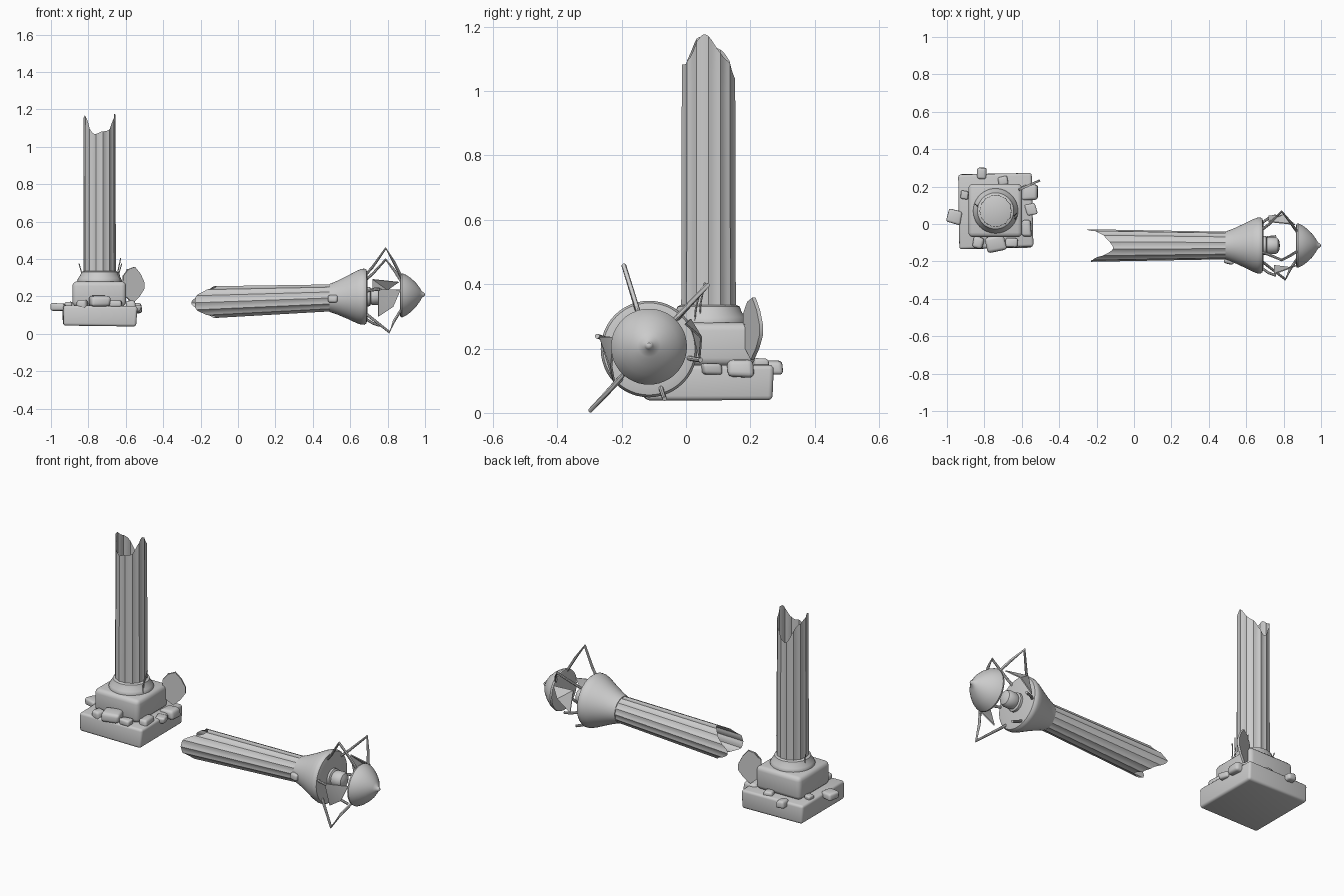
import bpy, bmesh, math, random
from mathutils import Matrix, Vector

if "Cube" in bpy.data.objects:
    bpy.data.objects.remove(bpy.data.objects["Cube"])

random.seed(4)
STAND = Matrix.Translation((-0.74, 0.07, 0))
# local (x, y, z) -> world (z, x, y) with a slight upward tilt along the fallen half
FALL = Matrix(((0, 0, 1, 0), (1, 0, 0, -0.115), (0, 1, 0.036, 0.174), (0, 0, 0, 1)))


def finish(name, bm, matrix=Matrix(), angle=35):
    bmesh.ops.transform(bm, matrix=matrix, verts=bm.verts)
    bmesh.ops.recalc_face_normals(bm, faces=bm.faces)
    me = bpy.data.meshes.new(name)
    bm.to_mesh(me)
    bm.free()
    ob = bpy.data.objects.new(name, me)
    bpy.context.collection.objects.link(ob)
    bpy.ops.object.select_all(action='DESELECT')
    ob.select_set(True)
    bpy.context.view_layer.objects.active = ob
    bpy.ops.object.shade_smooth_by_angle(angle=math.radians(angle))
    return ob


def skin(bm, rings, closed=True):
    for a, b in zip(rings, rings[1:]):
        n = len(a)
        for i in range(n):
            j = (i + 1) % n
            bm.faces.new((a[i], a[j], b[j], b[i]))


def lathe(name, profile, matrix, n=48):
    bm = bmesh.new()
    rings = [[bm.verts.new((r * math.cos(2 * math.pi * i / n), r * math.sin(2 * math.pi * i / n), z))
              for i in range(n)] for r, z in profile]
    skin(bm, rings)
    bmesh.ops.remove_doubles(bm, verts=bm.verts, dist=1e-5)
    return finish(name, bm, matrix)


def shaft(name, z0, r0, r1, edge, matrix, flutes=14, steps=4):
    """Fluted hollow shaft from z0 to a jagged edge given by edge(angle)."""
    bm = bmesh.new()
    n, rows = flutes * steps, 8
    rings = []
    for k in range(rows + 1):
        t = k / rows
        ring = []
        for i in range(n):
            a = 2 * math.pi * i / n
            r = (r0 + (r1 - r0) * t) * (1 - 0.06 * abs(math.sin(a * flutes / 2)))
            ring.append(bm.verts.new((r * math.cos(a), r * math.sin(a), z0 + (edge(a) - z0) * t)))
        rings.append(ring)
    skin(bm, rings)
    return finish(name, bm, matrix)


def block(name, loc, size, bevel, rot=(0, 0, 0), jitter=0.0):
    bm = bmesh.new()
    bmesh.ops.create_cube(bm, size=1)
    for v in bm.verts:
        v.co += Vector([random.uniform(-jitter, jitter) for _ in range(3)])
        v.co = Vector([c * s for c, s in zip(v.co, size)])
    bmesh.ops.bevel(bm, geom=bm.edges[:], offset=bevel, segments=3, profile=0.5, affect='EDGES')
    m = Matrix.Translation(loc)
    for a, ax in zip(rot, 'XYZ'):
        m = m @ Matrix.Rotation(a, 4, ax)
    return finish(name, bm, m, 50)


def rod(name, pts, radius, matrix=Matrix(), n=8):
    bm = bmesh.new()
    pts = [Vector(p) for p in pts]
    rings = []
    for i, p in enumerate(pts):
        d = (pts[min(i + 1, len(pts) - 1)] - pts[max(i - 1, 0)]).normalized()
        u = d.cross(Vector((0.31, 0.83, 0.22))).normalized()
        w = d.cross(u)
        rings.append([bm.verts.new(p + radius * (u * math.cos(2 * math.pi * k / n) + w * math.sin(2 * math.pi * k / n)))
                      for k in range(n)])
    skin(bm, rings)
    bm.faces.new(rings[0])
    bm.faces.new(rings[-1])
    return finish(name, bm, matrix)


def sheet(name, pts, matrix=Matrix(), thick=0.006):
    bm = bmesh.new()
    f = bm.faces.new([bm.verts.new(p) for p in pts])
    f.normal_update()
    off = f.normal * thick
    ext = bmesh.ops.extrude_face_region(bm, geom=[f])['geom']
    for v in ext:
        if isinstance(v, bmesh.types.BMVert):
            v.co += off
    bmesh.ops.triangulate(bm, faces=bm.faces[:])
    return finish(name, bm, matrix)


# Standing half: two plinth steps, collar and broken shaft
block('base_slab', (-0.74, 0.07, 0.096), (0.39, 0.395, 0.108), 0.014, (0, 0.012, 0.02), 0.012)
block('upper_plinth', (-0.742, 0.072, 0.213), (0.288, 0.285, 0.135), 0.025)
lathe('collar', [(0, 0.27), (0.118, 0.27), (0.12, 0.285), (0.114, 0.298), (0.102, 0.315), (0.097, 0.33),
                 (0.088, 0.335), (0, 0.335)], STAND)
shaft('standing_shaft', 0.33, 0.087, 0.085,
      lambda a: 1.105 + 0.058 * math.cos(2 * a) - 0.018 * math.sin(a) + 0.014 * math.cos(5 * a + 1), STAND)

# Fallen half: broken shaft, flared capital, lamp and pointed cap
shaft('fallen_shaft', 0.53, 0.073, 0.087,
      lambda a: -0.178 - 0.062 * math.cos(2 * a) - 0.01 * math.cos(5 * a), FALL)
lathe('capital', [(0.0, 0.49), (0.075, 0.49), (0.082, 0.51), (0.092, 0.535), (0.115, 0.585), (0.14, 0.635),
                  (0.149, 0.66), (0.15, 0.675), (0.143, 0.687), (0.12, 0.692), (0, 0.692)], FALL)
lathe('lamp', [(0.052, 0.685), (0.052, 0.705), (0.042, 0.71), (0.046, 0.72), (0.046, 0.755),
               (0.038, 0.77), (0.02, 0.778), (0, 0.78)], FALL, 24)
lathe('roof_cap', [(0, 0.868), (0.105, 0.866), (0.116, 0.869), (0.118, 0.878), (0.108, 0.9), (0.09, 0.925),
                   (0.065, 0.951), (0.035, 0.973), (0.016, 0.984), (0.012, 0.992), (0.007, 0.998), (0, 1.0)], FALL)

# Lantern frame: three bent struts, three snapped stubs
def polar(deg, r, z):
    a = math.radians(deg)
    return (r * math.cos(a), r * math.sin(a), z)

for i, deg in enumerate((47, 107, 167, 227, 287, 347)):
    if deg in (47, 107, 227):
        tip = 0.81 if deg == 227 else 0.79
        path = [polar(deg, 0.125, 0.685), polar(deg, 0.165, 0.72), polar(deg, 0.266, tip),
                polar(deg, 0.185, 0.835), polar(deg, 0.1, 0.875)]
    else:
        path = [polar(deg, 0.125, 0.685), polar(deg, 0.15, 0.72), polar(deg, 0.165, 0.758)]
    rod(f'strut_{i + 1}', path, 0.0075, FALL)

# Leftover panes
sheet('pane_front', [(-0.155, 0.035, 0.75), (-0.11, 0.03, 0.87), (-0.12, -0.06, 0.83), (-0.11, -0.11, 0.75)], FALL)
sheet('pane_back', [(0.125, 0.09, 0.72), (0.11, 0.07, 0.86), (0.16, 0.03, 0.8), (0.155, -0.03, 0.72)], FALL)

# Leaning shard behind the plinth
shard = [(0.0, 0.165), (0.035, 0.2), (0.06, 0.24), (0.06, 0.275), (0.04, 0.32), (0.01, 0.358),
         (-0.025, 0.345), (-0.052, 0.31), (-0.055, 0.26), (-0.04, 0.2)]
sheet('leaning_shard', [(-0.565 + u, 0.212 + 0.45 * u, z) for u, z in shard], thick=0.012)

# Rubble: position, size
rocks = [((-0.96, 0.04, 0.143), (0.075, 0.07, 0.04)), ((-0.813, 0.27, 0.14), (0.052, 0.062, 0.042)),
         ((-0.70, 0.232, 0.155), (0.052, 0.045, 0.03)), ((-0.558, 0.17, 0.137), (0.085, 0.085, 0.055)),
         ((-0.55, 0.078, 0.135), (0.06, 0.06, 0.035)), ((-0.575, -0.025, 0.155), (0.05, 0.09, 0.045)),
         ((-0.742, -0.105, 0.175), (0.105, 0.08, 0.055)), ((-0.832, -0.1, 0.155), (0.058, 0.06, 0.05)),
         ((-0.907, 0.155, 0.155), (0.04, 0.045, 0.03)), ((-0.655, -0.1, 0.16), (0.06, 0.05, 0.035)),
         ((0.508, -0.19, 0.187), (0.055, 0.05, 0.042))]
for i, (loc, size) in enumerate(rocks):
    block(f'rock_{i + 1}', loc, size, min(size) * 0.3, (0, 0, random.uniform(-0.3, 0.3)), 0.07)

# Dry sprigs around the collar
for i, (x, y, h) in enumerate(((-0.635, 0.04, 0.13), (-0.63, 0.025, 0.1), (-0.842, 0.09, 0.1),
                               (-0.60, 0.185, 0.07))):
    s = 1 if x > -0.74 else -1
    rod(f'sprig_{i + 1}', [(x, y, 0.275), (x - 0.006 * s, y + 0.005, 0.275 + h * 0.5),
                           (x + 0.008 * s, y + 0.018, 0.275 + h)], 0.003, n=5)
